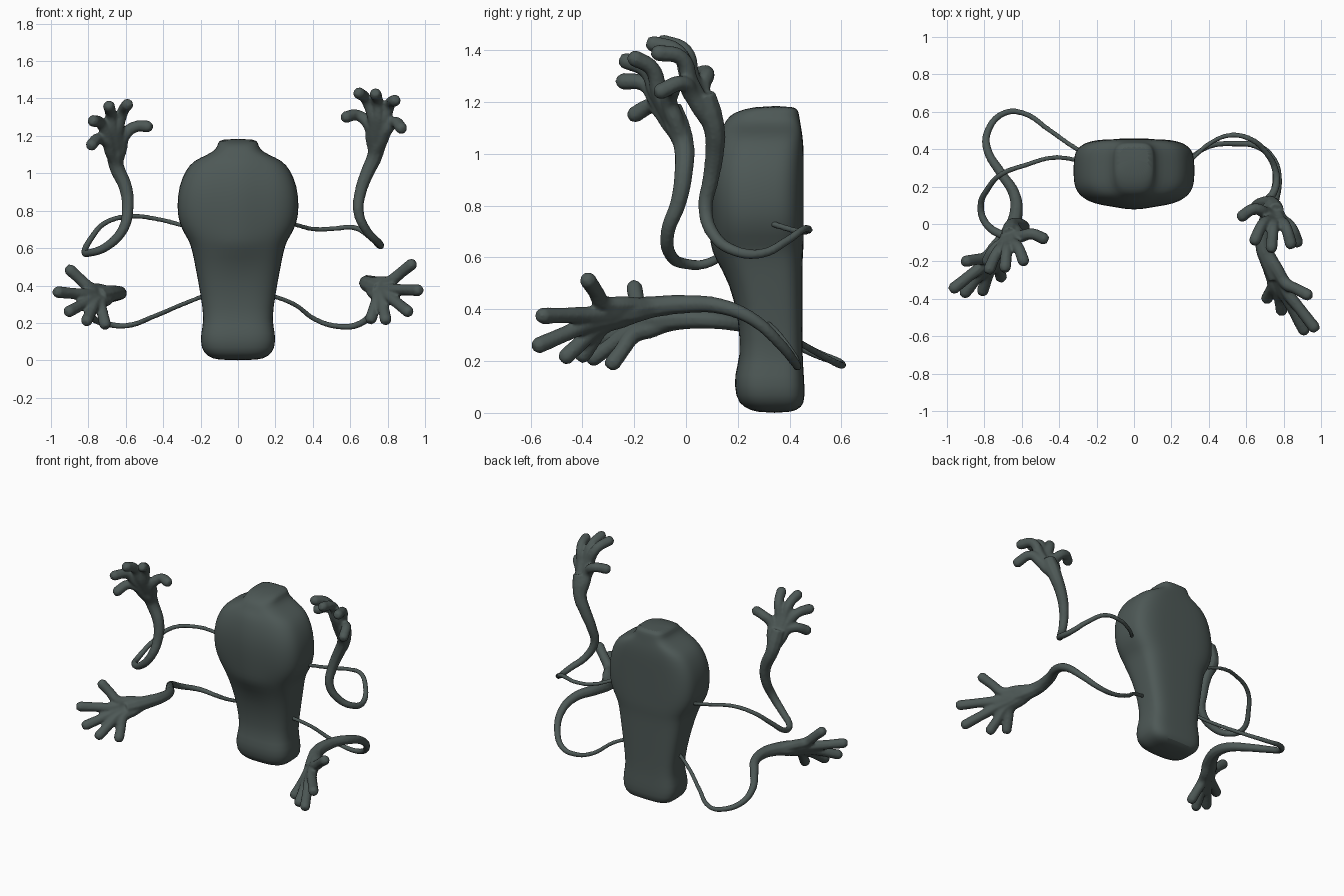
import bpy, bmesh, math
from mathutils import Vector

cube = bpy.data.objects.get("Cube")
if cube:
    bpy.data.objects.remove(cube, do_unlink=True)

mat = bpy.data.materials.new("dark grey green")
mat.use_nodes = True
COLOUR = (0.075, 0.098, 0.093, 1)
mat.diffuse_color = COLOUR
mat.node_tree.nodes["Principled BSDF"].inputs["Base Color"].default_value = COLOUR


# Body: stacked rounded sections (z, half width, front y, back y)
def build_body():
    rings = [
        (0.0, .11, .28, .40), (.02, .16, .22, .45), (.06, .20, .19, .46),
        (.15, .20, .185, .455), (.21, .18, .21, .45), (.35, .20, .205, .45),
        (.50, .228, .17, .45), (.60, .248, .125, .45), (.645, .265, .11, .455),
        (.72, .315, .10, .455), (.82, .328, .09, .455), (.93, .318, .09, .455),
        (1.02, .28, .11, .455), (1.07, .235, .13, .45), (1.10, .16, .14, .445),
        (1.13, .115, .155, .44), (1.16, .108, .18, .435), (1.185, .095, .27, .425),
    ]
    sides = 32
    bm = bmesh.new()
    loops = []
    for z, hw, front, back in rings:
        mid, half = (front + back) / 2, (back - front) / 2
        loop = []
        for i in range(sides):
            a = math.tau * i / sides
            c, s = math.cos(a), math.sin(a)
            power = 0.5 if s > 0 else 0.68
            x = hw * math.copysign(abs(c) ** power, c)
            y = mid + half * math.copysign(abs(s) ** power, s)
            # central ridge down the front of the head
            if s < 0 and .55 < z < 1.1 and abs(x) < .11:
                y -= .02 * math.cos(x / .11 * math.pi / 2)
            loop.append(bm.verts.new((x, y, z)))
        loops.append(loop)
    for low, high in zip(loops, loops[1:]):
        for i in range(sides):
            j = (i + 1) % sides
            bm.faces.new((low[i], low[j], high[j], high[i]))
    bm.faces.new(loops[0][::-1])
    bm.faces.new(loops[-1])
    mesh = bpy.data.meshes.new("body")
    bm.to_mesh(mesh)
    bm.free()
    obj = bpy.data.objects.new("body", mesh)
    bpy.context.collection.objects.link(obj)
    obj.data.materials.append(mat)
    obj.modifiers.new("soften", 'SUBSURF').levels = 1
    obj.modifiers["soften"].render_levels = 1
    select_only(obj)
    bpy.ops.object.shade_smooth_by_angle(angle=math.radians(50))


def select_only(obj):
    bpy.ops.object.select_all(action='DESELECT')
    obj.select_set(True)
    bpy.context.view_layer.objects.active = obj


def add_tube(curve, points, radii):
    spline = curve.splines.new('BEZIER')
    spline.bezier_points.add(len(points) - 1)
    for bp, p, r in zip(spline.bezier_points, points, radii):
        bp.co, bp.radius = p, r
        bp.handle_left_type = bp.handle_right_type = 'AUTO'


# Limb: one thin arm swelling to the wrist, five fingers fanning out, fused together
def build_limb(name, path, knuckles, tips, curl):
    curve = bpy.data.curves.new(name, 'CURVE')
    curve.dimensions = '3D'
    curve.bevel_depth, curve.bevel_resolution = 1, 2
    curve.resolution_u = 5
    curve.use_fill_caps = True
    path = [Vector(p) for p in path]
    knuckles, curl = Vector(knuckles), Vector(curl)
    wrist = path[-1]
    n = len(path)
    arm_radii = [.013 + .029 * (i / (n - 1)) ** 2 for i in range(n)]
    add_tube(curve, path + [wrist.lerp(knuckles, .5), knuckles],
             arm_radii + [.05, .045])
    for tip in map(Vector, tips):
        root = knuckles.lerp(tip, .3)
        bend = root.lerp(tip, .5) + curl
        end = tip + (tip - bend).normalized() * .022
        add_tube(curve, [wrist, wrist.lerp(root, .6), root, bend, tip, end],
                 [.03, .035, .034, .031, .033, .02])
    obj = bpy.data.objects.new(name, curve)
    bpy.context.collection.objects.link(obj)
    select_only(obj)
    bpy.ops.object.convert(target='MESH')
    obj = bpy.context.view_layer.objects.active
    obj.data.materials.clear()
    obj.data.materials.append(mat)
    fuse = obj.modifiers.new("fuse", 'REMESH')
    fuse.mode, fuse.voxel_size = 'VOXEL', .008
    fuse.use_smooth_shade = True
    relax = obj.modifiers.new("relax", 'SMOOTH')
    relax.factor, relax.iterations = .5, 3


build_body()

build_limb(
    "left_upper_arm",
    [(.29, .33, .73), (.42, .44, .70), (.52, .475, .705), (.62, .455, .71),
     (.70, .39, .665), (.755, .29, .615), (.755, .19, .625), (.69, .105, .69),
     (.645, .075, .79), (.655, .095, .90), (.69, .11, 1.0), (.73, .11, 1.09)],
    (.76, .07, 1.23),
    [(.575, .04, 1.30), (.645, -.09, 1.43), (.735, -.13, 1.425),
     (.84, -.11, 1.39), (.875, -.10, 1.24)],
    (0, .03, .035))

build_limb(
    "right_upper_arm",
    [(-.29, .34, .72), (-.43, .355, .755), (-.58, .315, .77), (-.71, .265, .735),
     (-.78, .19, .66), (-.82, .09, .58), (-.79, 0, .575), (-.70, -.06, .61),
     (-.615, -.07, .70), (-.59, -.03, .81), (-.60, -.01, .92), (-.65, -.01, 1.04)],
    (-.665, -.06, 1.18),
    [(-.785, -.20, 1.15), (-.775, -.245, 1.28), (-.69, -.235, 1.36),
     (-.59, -.20, 1.37), (-.48, -.08, 1.25)],
    (0, .02, .025))

build_limb(
    "left_lower_arm",
    [(.17, .31, .35), (.30, .36, .30), (.42, .42, .215), (.55, .43, .18),
     (.65, .42, .195), (.73, .36, .27), (.765, .26, .36), (.75, .14, .41),
     (.70, .01, .42), (.69, -.12, .41)],
    (.76, -.29, .38),
    [(.93, -.38, .515), (.965, -.555, .375), (.91, -.57, .26),
     (.79, -.465, .215), (.71, -.40, .22)],
    (0, 0, 0))

build_limb(
    "right_lower_arm",
    [(-.17, .33, .35), (-.32, .41, .29), (-.45, .50, .235), (-.60, .595, .185),
     (-.70, .59, .195), (-.78, .50, .23), (-.785, .40, .28), (-.71, .27, .325),
     (-.64, .16, .35), (-.63, .06, .36), (-.66, -.03, .36)],
    (-.745, -.17, .345),
    [(-.90, -.20, .485), (-.965, -.345, .365), (-.905, -.37, .26),
     (-.81, -.36, .21), (-.71, -.285, .19)],
    (0, 0, 0))
